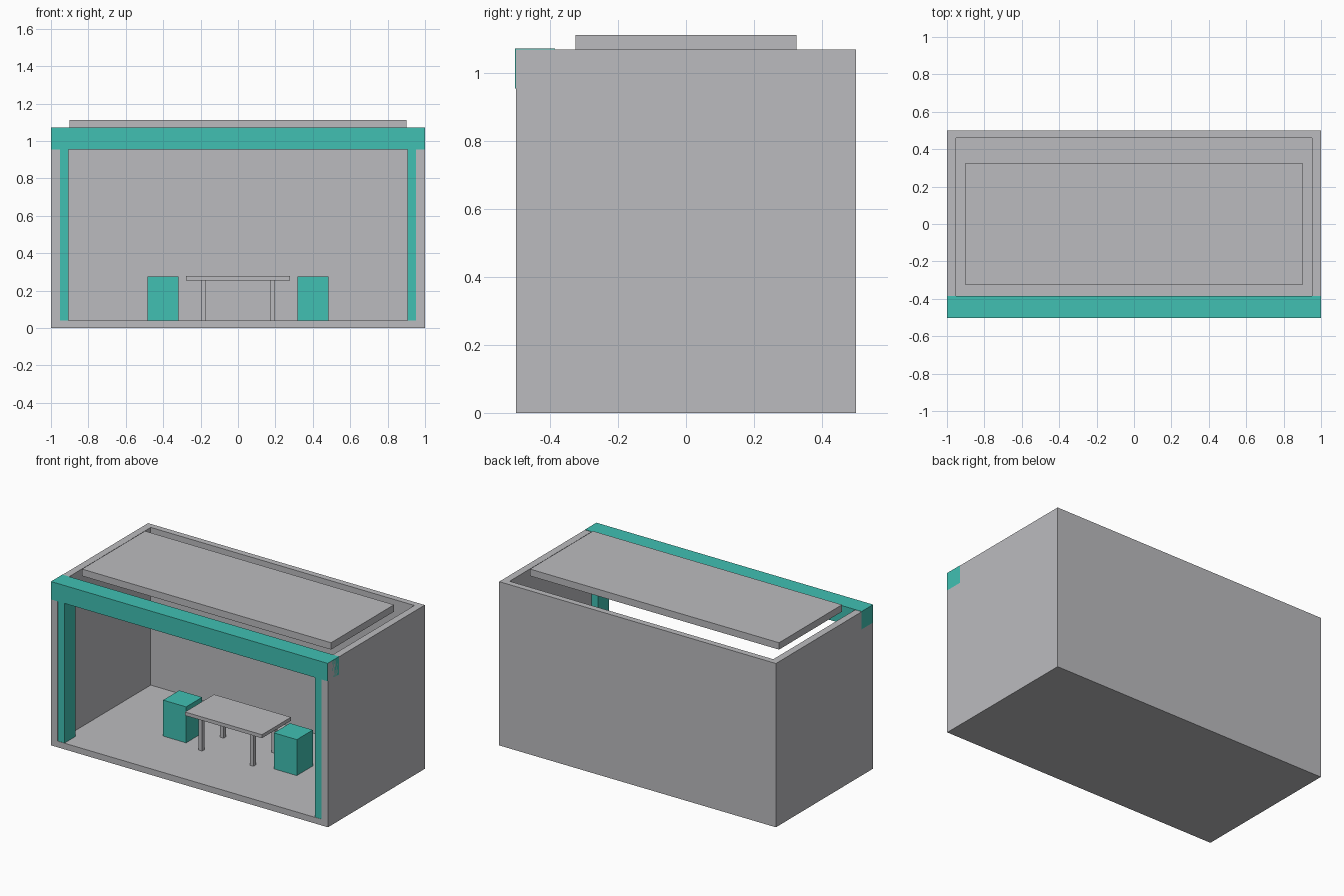
import bpy

if "Cube" in bpy.data.objects:
    bpy.data.objects.remove(bpy.data.objects["Cube"])


def material(name, rgb):
    m = bpy.data.materials.new(name)
    m.diffuse_color = (*rgb, 1)
    m.use_nodes = True
    m.node_tree.nodes["Principled BSDF"].inputs["Base Color"].default_value = m.diffuse_color
    return m


GREY = material("light_grey", (0.50, 0.50, 0.52))
TEAL = material("teal", (0.052, 0.53, 0.45))


def box(name, x, y, z, mat):
    """Axis-aligned box from (min, max) ranges."""
    bpy.ops.mesh.primitive_cube_add(size=1)
    o = bpy.context.object
    o.name = name
    for v in o.data.vertices:
        v.co = [r[0] if c < 0 else r[1] for c, r in zip(v.co, (x, y, z))]
    o.data.materials.append(mat)
    return o


def mirrored(r, s):
    return tuple(sorted((r[0] * s, r[1] * s)))


# Open-fronted, open-topped shell: floor, back and side walls
shell = box("booth_shell", (-1, 1), (-0.5, 0.5), (0, 1.07), GREY)
cutter = box("interior_cutter", (-0.953, 0.953), (-0.7, 0.46), (0.04, 1.3), GREY)
mod = shell.modifiers.new("hollow", "BOOLEAN")
mod.operation = "DIFFERENCE"
mod.solver = "EXACT"
mod.object = cutter
bpy.context.view_layer.objects.active = shell
bpy.ops.object.modifier_apply(modifier="hollow")
bpy.data.objects.remove(cutter, do_unlink=True)

# Teal front beam and floating roof panel
box("front_beam", (-1, 1), (-0.503, -0.385), (0.955, 1.072), TEAL)
box("roof_panel", (-0.9, 0.9), (-0.325, 0.325), (1.067, 1.112), GREY)

# Posts and stools, one on each side
for side, s in (("left", -1), ("right", 1)):
    box(side + "_post", mirrored((0.905, 0.998), s), (-0.498, -0.385), (0.002, 0.956), TEAL)
    box(side + "_stool", mirrored((0.317, 0.483), s), (-0.083, 0.083), (0.04, 0.275), TEAL)

# Table with four legs
box("table_top", (-0.278, 0.278), (-0.15, 0.15), (0.255, 0.278), GREY)
for sx in (-1, 1):
    for sy in (-1, 1):
        box("table_leg", mirrored((0.173, 0.198), sx), mirrored((0.098, 0.123), sy),
            (0.04, 0.256), GREY)
